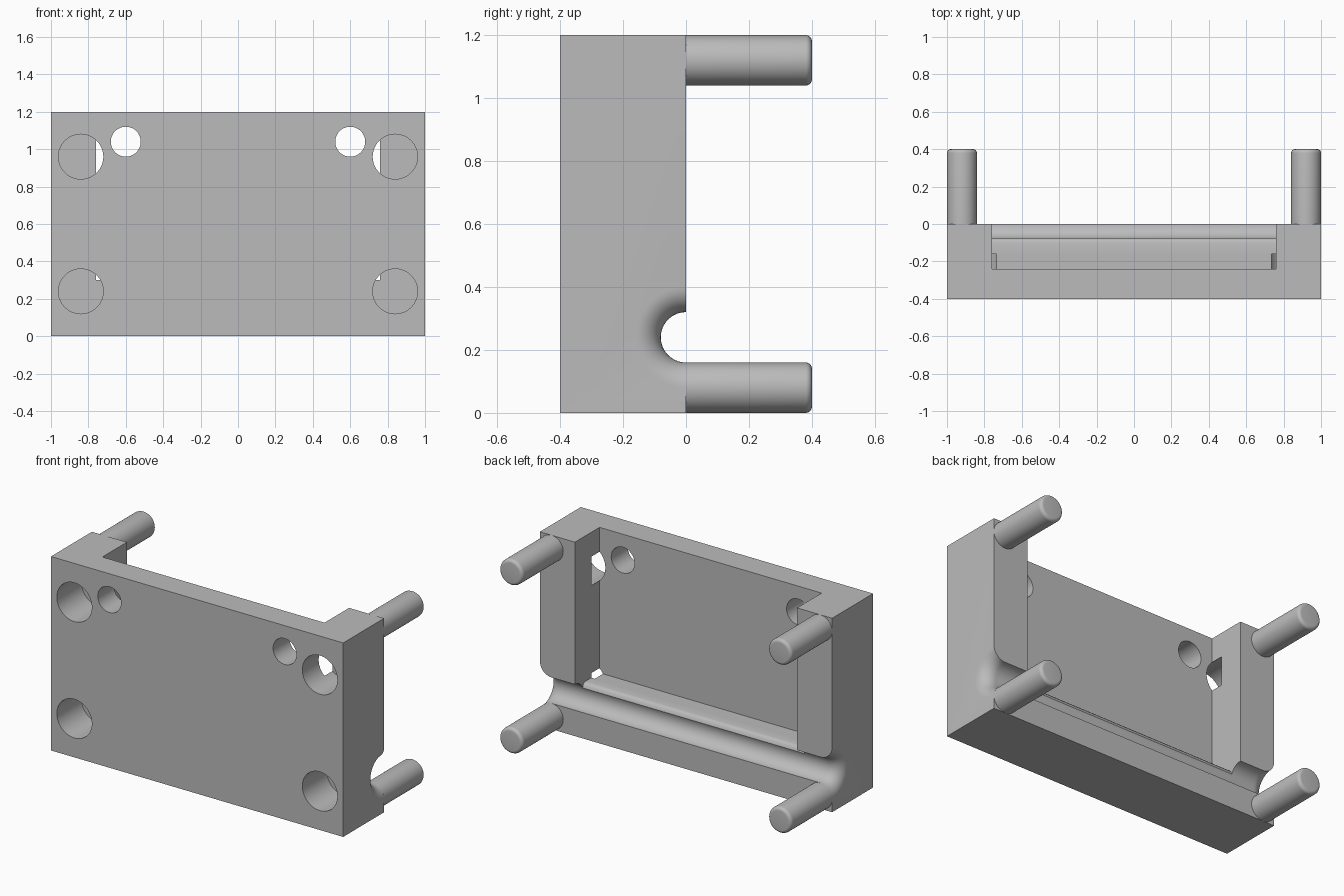
import bpy, bmesh, math
from mathutils import Matrix, Vector

cube = bpy.data.objects.get("Cube")
if cube:
    bpy.data.objects.remove(cube, do_unlink=True)

grey = bpy.data.materials.new("plain grey")
grey.use_nodes = True
GREY = (0.5, 0.5, 0.5, 1)
grey.diffuse_color = GREY
grey.node_tree.nodes["Principled BSDF"].inputs["Base Color"].default_value = GREY


def finish(name, bm):
    bmesh.ops.recalc_face_normals(bm, faces=bm.faces)
    mesh = bpy.data.meshes.new(name)
    bm.to_mesh(mesh)
    bm.free()
    mesh.materials.append(grey)
    obj = bpy.data.objects.new(name, mesh)
    bpy.context.collection.objects.link(obj)
    return obj


def extrude_x(name, profile, half):
    """Extrude a (y, z) outline from -half to half along x."""
    bm = bmesh.new()
    face = bm.faces.new([bm.verts.new((-half, y, z)) for y, z in profile])
    out = bmesh.ops.extrude_face_region(bm, geom=[face])
    moved = [v for v in out["geom"] if isinstance(v, bmesh.types.BMVert)]
    bmesh.ops.translate(bm, verts=moved, vec=(2 * half, 0, 0))
    return finish(name, bm)


def lathe(name, profile, axis, centre, steps=48):
    """Turn (distance along axis, radius) points around an axis, with flat caps."""
    bm = bmesh.new()
    turn = Vector((0, 0, 1)).rotation_difference(Vector(axis)).to_matrix().to_4x4()
    place = Matrix.Translation(centre) @ turn
    rings = []
    for along, radius in profile:
        angles = [math.tau * i / steps for i in range(steps)]
        rings.append([bm.verts.new(place @ Vector((radius * math.cos(a), radius * math.sin(a), along)))
                      for a in angles])
    for low, high in zip(rings, rings[1:]):
        for i in range(steps):
            j = (i + 1) % steps
            bm.faces.new((low[i], low[j], high[j], high[i]))
    bm.faces.new(rings[0])
    bm.faces.new(rings[-1])
    return finish(name, bm)


def arc(cx, cr, radius, start, end, steps=10):
    """Points on an arc, angles in degrees."""
    angles = [math.radians(start + (end - start) * i / steps) for i in range(steps + 1)]
    return [(cx + radius * math.cos(a), cr + radius * math.sin(a)) for a in angles]


# Main block
block = extrude_x("block", [(-0.4, 0), (0, 0), (0, 1.2), (-0.4, 1.2)], 1)
cutters = []

# Open-topped recess with a softened lip over the groove
cutters.append(extrude_x("recess_cutter", [
    (-0.24, 0.3), (-0.1, 0.3), (-0.09, 0.297), (-0.08, 0.287), (-0.074, 0.27),
    (0.1, 0.27), (0.1, 1.3), (-0.24, 1.3)], 0.76))

# Round groove along the back, flared at both ends
flare = arc(0.92, 0.16, 0.08, -90, 0)
right_half = flare + [(1.05, 0.16)]
profile = [(-x, r) for x, r in reversed(right_half)] + right_half
cutters.append(lathe("groove_cutter", profile, (1, 0, 0), (0, 0, 0.24), 64))

# Blind corner holes and small through holes
for side, x in (("right", -1), ("left", 1)):
    for level, z in (("lower", 0.24), ("upper", 0.96)):
        cutters.append(lathe(f"{level}_{side}_hole_cutter", [(-0.5, 0.12), (-0.16, 0.12)],
                             (0, 1, 0), (x * 0.84, 0, z)))
    cutters.append(lathe(f"{side}_small_hole_cutter", [(-0.5, 0.08), (-0.2, 0.08)],
                         (0, 1, 0), (x * 0.6, 0, 1.04)))

for cutter in cutters:
    mod = block.modifiers.new(cutter.name, "BOOLEAN")
    mod.operation = "DIFFERENCE"
    mod.solver = "EXACT"
    mod.object = cutter

# Apply the cuts, then drop the cutters
bpy.context.view_layer.update()
cut_mesh = bpy.data.meshes.new_from_object(
    block.evaluated_get(bpy.context.evaluated_depsgraph_get()))
block.modifiers.clear()
block.data = cut_mesh
for cutter in cutters:
    bpy.data.objects.remove(cutter, do_unlink=True)

# Rounded pins on the back corners
parts = [block]
pin_profile = [(0, 0.08)] + arc(0.38, 0.06, 0.02, 90, 0, 6)
pin_profile = [(a, r) for a, r in pin_profile]
for side, x in (("right", -0.92), ("left", 0.92)):
    for level, z in (("lower", 0.08), ("upper", 1.12)):
        parts.append(lathe(f"{level}_{side}_pin", pin_profile, (0, 1, 0), (x, 0, z)))

# Smooth the curved surfaces and keep the edges crisp
bpy.ops.object.select_all(action="DESELECT")
for part in parts:
    part.select_set(True)
bpy.context.view_layer.objects.active = block
bpy.ops.object.shade_smooth_by_angle(angle=math.radians(30))
